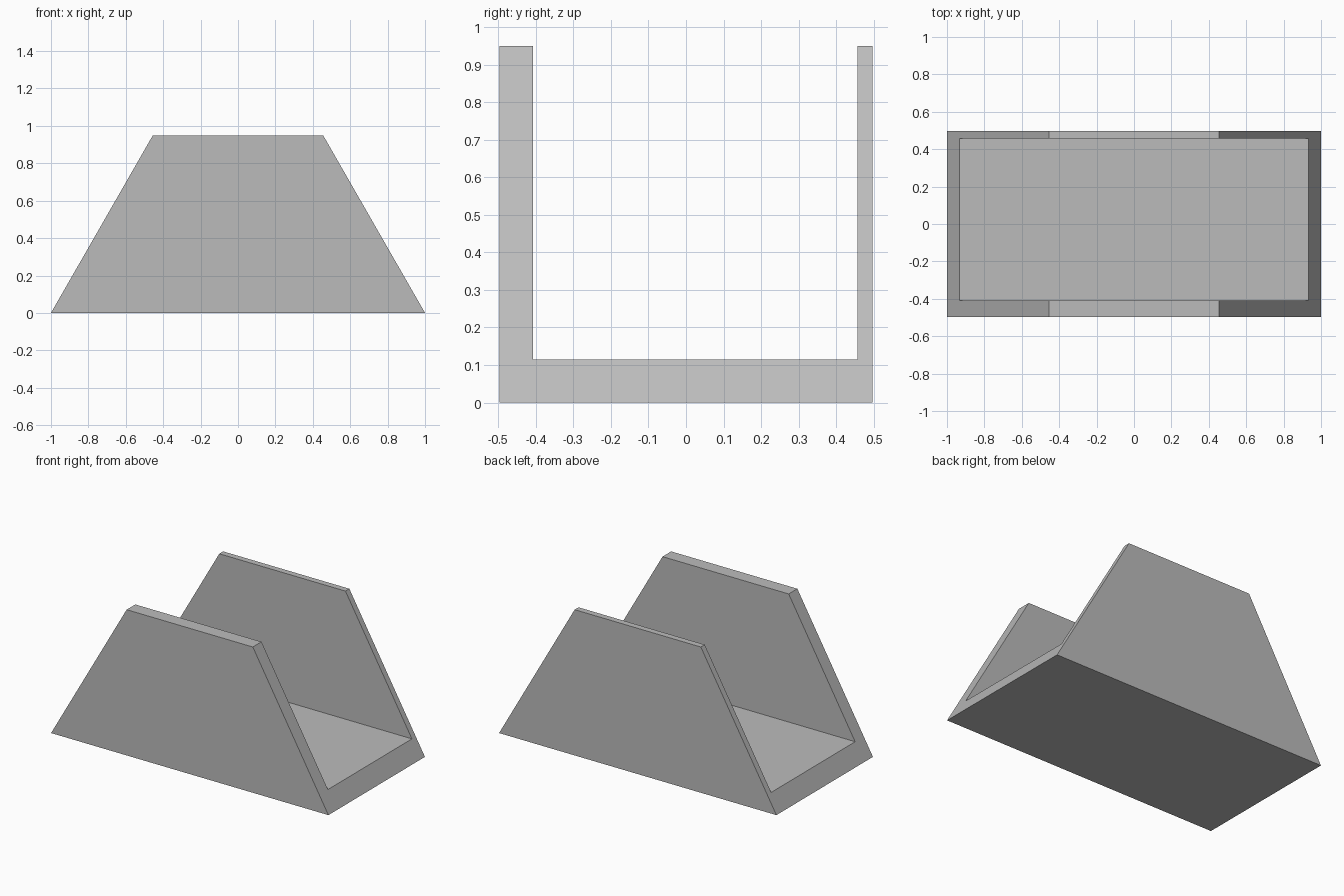
import bpy
import bmesh

if "Cube" in bpy.data.objects:
    bpy.data.objects.remove(bpy.data.objects["Cube"])

HEIGHT = 0.95
BASE_HALF = 1.0      # half length at the base
TOP_HALF = 0.455     # half length at the top of the walls

# U-shaped cross-section (y, z): thick front wall, floor, thin back wall
profile = [(-0.497, 0), (0.497, 0), (0.497, HEIGHT), (0.457, HEIGHT),
           (0.457, 0.115), (-0.408, 0.115), (-0.408, HEIGHT), (-0.497, HEIGHT)]


def half_length(z):
    """Sloping ends: the half length shrinks with height."""
    return BASE_HALF + (TOP_HALF - BASE_HALF) * z / HEIGHT


# Sweep the cross-section between the two sloping ends
bm = bmesh.new()
left, right = [[bm.verts.new((s * half_length(z), y, z)) for y, z in profile]
               for s in (-1, 1)]
bm.faces.new(left)
bm.faces.new(right)
for i in range(len(profile)):
    j = (i + 1) % len(profile)
    bm.faces.new((left[i], left[j], right[j], right[i]))
bmesh.ops.recalc_face_normals(bm, faces=bm.faces)

mesh = bpy.data.meshes.new("holder_body")
bm.to_mesh(mesh)
bm.free()
holder = bpy.data.objects.new("holder_body", mesh)
bpy.context.collection.objects.link(holder)

# Plain grey finish
grey = bpy.data.materials.new("grey")
grey.diffuse_color = (0.5, 0.5, 0.5, 1)
grey.use_nodes = True
grey.node_tree.nodes["Principled BSDF"].inputs["Base Color"].default_value = grey.diffuse_color
mesh.materials.append(grey)
